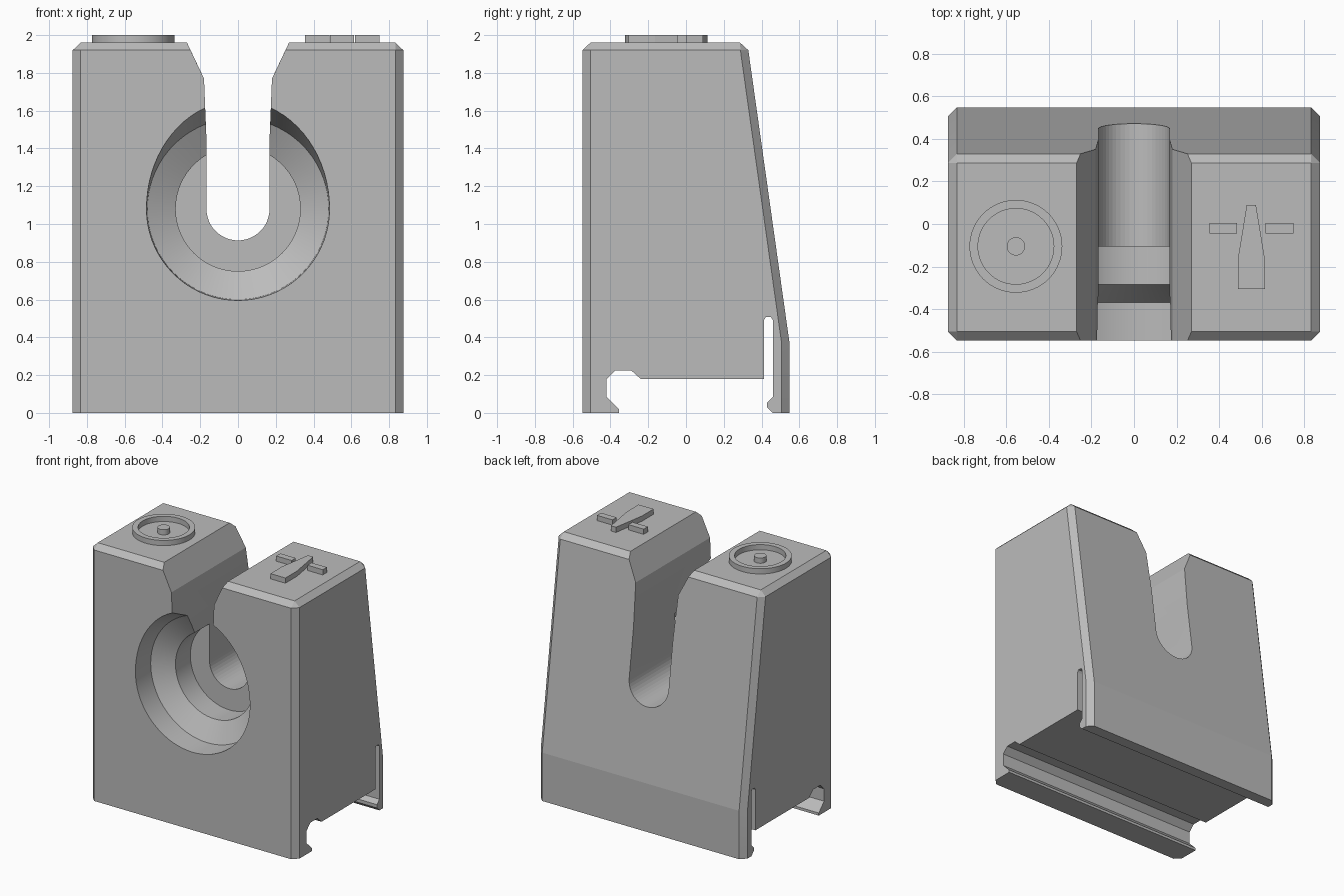
import bpy, bmesh, math

if "Cube" in bpy.data.objects:
    bpy.data.objects.remove(bpy.data.objects["Cube"])

grey = bpy.data.materials.new("plain grey")
grey.diffuse_color = (0.5, 0.5, 0.5, 1)
grey.use_nodes = True
grey.node_tree.nodes["Principled BSDF"].inputs["Base Color"].default_value = grey.diffuse_color


def loft(name, rings):
    """Closed solid through rings that share a point count."""
    bm = bmesh.new()
    vs = [[bm.verts.new(p) for p in r] for r in rings]
    n = len(vs[0])
    for a, b in zip(vs, vs[1:]):
        for i in range(n):
            j = (i + 1) % n
            bm.faces.new((a[i], a[j], b[j], b[i]))
    bm.faces.new(vs[0][::-1])
    bm.faces.new(vs[-1])
    bmesh.ops.remove_doubles(bm, verts=bm.verts, dist=1e-5)
    bmesh.ops.recalc_face_normals(bm, faces=bm.faces)
    me = bpy.data.meshes.new(name)
    bm.to_mesh(me)
    bm.free()
    ob = bpy.data.objects.new(name, me)
    bpy.context.collection.objects.link(ob)
    me.materials.append(grey)
    return ob


def cut(target, cutter):
    m = target.modifiers.new("cut", 'BOOLEAN')
    m.operation, m.solver, m.object = 'DIFFERENCE', 'EXACT', cutter
    bpy.context.view_layer.objects.active = target
    bpy.ops.object.modifier_apply(modifier=m.name)
    bpy.data.objects.remove(cutter)


def circle(cx, cy, r, z, n=64):
    return [(cx + r * math.cos(2 * math.pi * i / n),
             cy + r * math.sin(2 * math.pi * i / n), z) for i in range(n)]


def plate(name, pts, z0=1.94, z1=2.0):
    return loft(name, [[(x, y, z) for x, y in pts] for z in (z0, z1)])


# Body: tapered block with chamfered corners and top edge
W, F, C = 0.875, -0.548, 0.042


def outline(back, z, w=W, f=F, c=C):
    return [(-w + c, f, z), (w - c, f, z), (w, f + c, z), (w, back - c, z),
            (w - c, back, z), (-w + c, back, z), (-w, back - c, z), (-w, f + c, z)]


body = loft("body", [outline(0.548, 0), outline(0.548, 0.37), outline(0.33, 1.92),
                     outline(0.286, 1.96, W - C, F + C, 0)])

# Rail groove with hooked lip and thin spring slit
rail = [(-0.355, -0.1), (-0.355, 0.02), (-0.42, 0.085), (-0.42, 0.18), (-0.375, 0.225),
        (-0.29, 0.225), (-0.24, 0.18), (0.412, 0.18), (0.412, 0.49), (0.422, 0.507),
        (0.45, 0.507), (0.46, 0.49), (0.46, 0.085), (0.43, 0.055), (0.43, 0.03),
        (0.46, 0.0), (0.46, -0.1)]
cut(body, loft("rail_cutter", [[(x, y, z) for y, z in rail] for x in (-1, 1)]))

# Open slot from front to back with flared mouth
ZC, R = 1.08, 0.167
half = [(R, 1.45), (0.18, 1.77), (0.27, 1.96), (0.27, 2.2)]
slot = [(R * math.cos(math.pi * (1 + i / 24)), ZC + R * math.sin(math.pi * (1 + i / 24)))
        for i in range(25)]
slot += half + [(-x, z) for x, z in reversed(half)]
cut(body, loft("slot_cutter", [[(x, y, z) for x, z in slot] for y in (-1, 1)]))


# Stepped round recess in the front, stretched upward at its mouth
def ring(y, r, up=None):
    pts = []
    for i in range(72):
        a = 2 * math.pi * i / 72
        s = math.sin(a)
        pts.append((r * math.cos(a), y, ZC + s * (up if up and s > 0 else r)))
    return pts


cut(body, loft("recess_cutter", [ring(-0.6, 0.486, 0.60), ring(-0.37, 0.48), ring(-0.285, 0.33),
                                 ring(-0.105, 0.33)]))

# Raised ring and dot on the left
RX, RY = -0.555, -0.105
rim = plate("ring_mark", [p[:2] for p in circle(RX, RY, 0.218, 0)])
cut(rim, loft("ring_cutter", [circle(RX, RY, 0.178, z) for z in (1.9, 2.1)]))
dot = plate("ring_dot", [p[:2] for p in circle(RX, RY, 0.043, 0, 32)])

# Raised tapered pointer with two side bars on the right
plate("pointer_mark", [(0.488, -0.305), (0.615, -0.305), (0.615, -0.165),
                       (0.573, 0.09), (0.53, 0.09), (0.488, -0.165)])
for name, x in (("left_bar", 0.355), ("right_bar", 0.619)):
    plate(name, [(x, -0.045), (x + 0.13, -0.045), (x + 0.13, 0.005), (x, 0.005)])

# Smooth the curved walls, keep real edges sharp
for ob in (body, rim, dot):
    bpy.ops.object.select_all(action='DESELECT')
    ob.select_set(True)
    bpy.context.view_layer.objects.active = ob
    bpy.ops.object.shade_smooth_by_angle(angle=math.radians(7))
